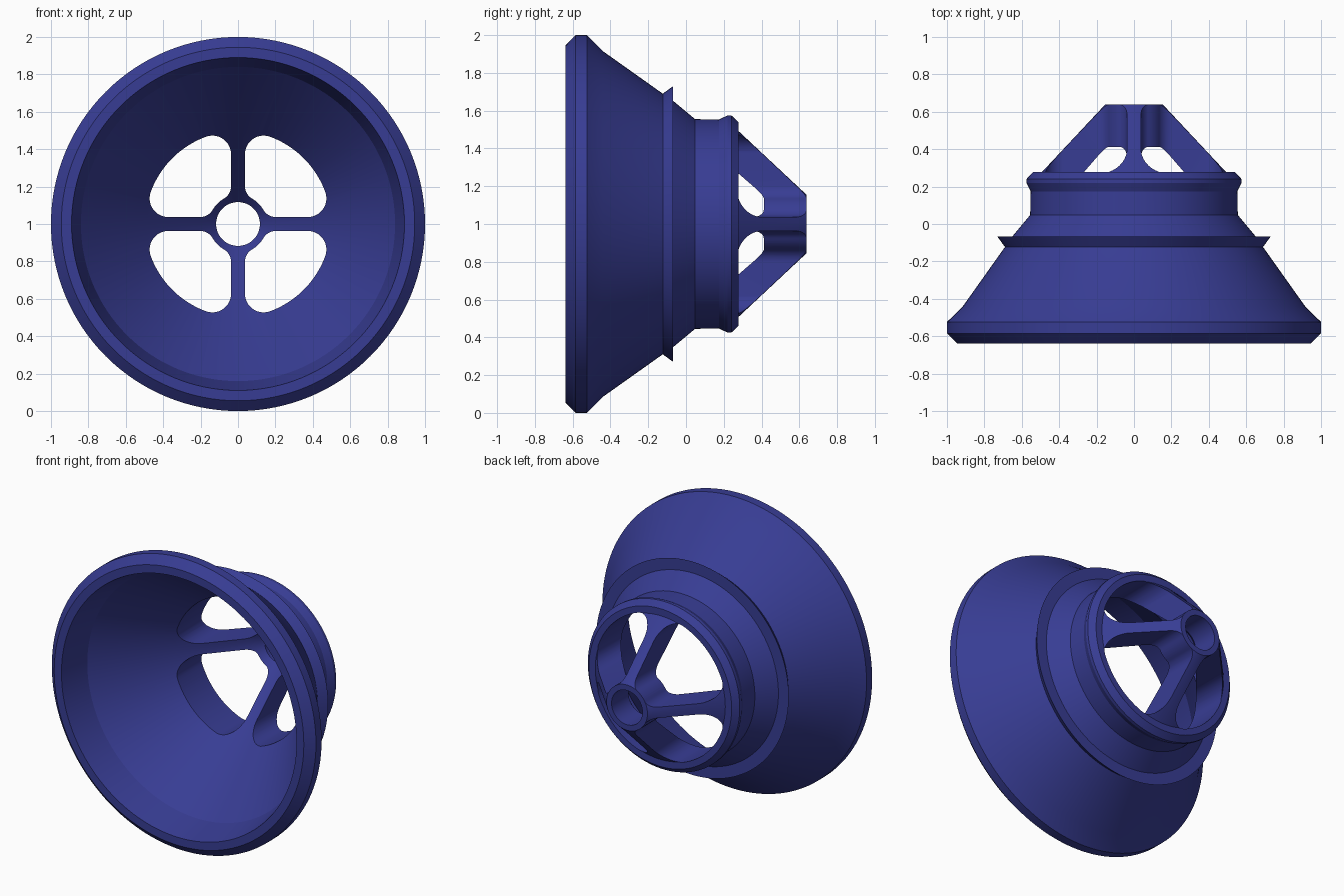
import bpy, bmesh, math

if "Cube" in bpy.data.objects:
    bpy.data.objects.remove(bpy.data.objects["Cube"])

SEGMENTS = 128
navy = bpy.data.materials.new("navy blue")
navy.diffuse_color = (0.039, 0.046, 0.295, 1)
navy.use_nodes = True
navy.node_tree.nodes["Principled BSDF"].inputs["Base Color"].default_value = navy.diffuse_color


def make_object(name, bm):
    bmesh.ops.recalc_face_normals(bm, faces=bm.faces)
    mesh = bpy.data.meshes.new(name)
    bm.to_mesh(mesh)
    bm.free()
    mesh.materials.append(navy)
    obj = bpy.data.objects.new(name, mesh)
    bpy.context.collection.objects.link(obj)
    return obj


def lathe(name, profile):
    """Revolve a closed (radius, y) profile about the y axis at z = 1."""
    bm = bmesh.new()
    rings = []
    for i in range(SEGMENTS):
        a = 2 * math.pi * i / SEGMENTS
        rings.append([bm.verts.new((r * math.cos(a), y, 1 + r * math.sin(a)))
                      for r, y in profile])
    n = len(profile)
    for i in range(SEGMENTS):
        a, b = rings[i], rings[(i + 1) % SEGMENTS]
        for j in range(n):
            k = (j + 1) % n
            bm.faces.new((a[j], a[k], b[k], b[j]))
    return make_object(name, bm)


def arc(cx, cy, r, a0, a1, n):
    return [(cx + r * math.cos(a0 + (a1 - a0) * i / n),
             cy + r * math.sin(a0 + (a1 - a0) * i / n)) for i in range(n + 1)]


def opening_outline(w=0.037, hub=0.155, outer=0.497, f=0.1, g=0.08):
    """Rounded window in one quadrant, between two spokes, hub and ring."""
    ox, oy = w + f, math.sqrt((outer - f) ** 2 - (w + f) ** 2)   # outer fillet
    ix, iy = w + g, math.sqrt((hub + g) ** 2 - (w + g) ** 2)     # inner fillet
    ao, ai = math.atan2(oy, ox), math.atan2(iy, ix)
    q = math.pi / 2
    pts = arc(0, 0, outer, q - ao, ao, 24)
    pts += arc(ox, oy, f, ao, math.pi, 14)[1:]
    pts += arc(ix, iy, g, math.pi, math.pi + ai, 10)
    pts += arc(0, 0, hub, ai, q - ai, 6)[1:]
    pts += arc(iy, ix, g, 3 * q - ai, 3 * q, 10)[1:]
    pts += arc(oy, ox, f, -q, q - ao, 14)[:-1]
    return pts


# Funnel body: outer skin from the rim to the hub, then back along the inside
body = lathe("funnel_body", [
    (0.89, -0.638), (0.945, -0.638), (1.0, -0.585), (1.0, -0.524),   # rim
    (0.915, -0.44), (0.69, -0.123),                                 # bell
    (0.73, -0.068), (0.652, -0.068),                                # flange
    (0.555, 0.048), (0.553, 0.175), (0.575, 0.22), (0.575, 0.24),   # neck
    (0.54, 0.278), (0.492, 0.278),                                  # neck end
    (0.155, 0.638), (0.117, 0.638),                                 # spoke cone
    (0.117, 0.455), (0.155, 0.412), (0.49, 0.02), (0.84, -0.43),    # inside
])

# Four window cutters
bm = bmesh.new()
outline = opening_outline()
for c, s in [(1, 0), (0, 1), (-1, 0), (0, -1)]:
    turned = [(x * c - z * s, 1 + x * s + z * c) for x, z in outline]
    front = [bm.verts.new((x, -0.2, z)) for x, z in turned]
    back = [bm.verts.new((x, 0.8, z)) for x, z in turned]
    bm.faces.new(front)
    bm.faces.new(back[::-1])
    for i in range(len(front)):
        j = (i + 1) % len(front)
        bm.faces.new((front[i], back[i], back[j], front[j]))
cutter = make_object("window_cutter", bm)
cutter.hide_render = True

# Cut the windows, leaving four spokes and the hub
mod = body.modifiers.new("windows", 'BOOLEAN')
mod.operation = 'DIFFERENCE'
mod.solver = 'EXACT'
mod.object = cutter
bpy.context.view_layer.objects.active = body
body.select_set(True)
bpy.ops.object.modifier_apply(modifier=mod.name)
bpy.data.objects.remove(cutter)
bpy.ops.object.shade_smooth_by_angle(angle=math.radians(20))
